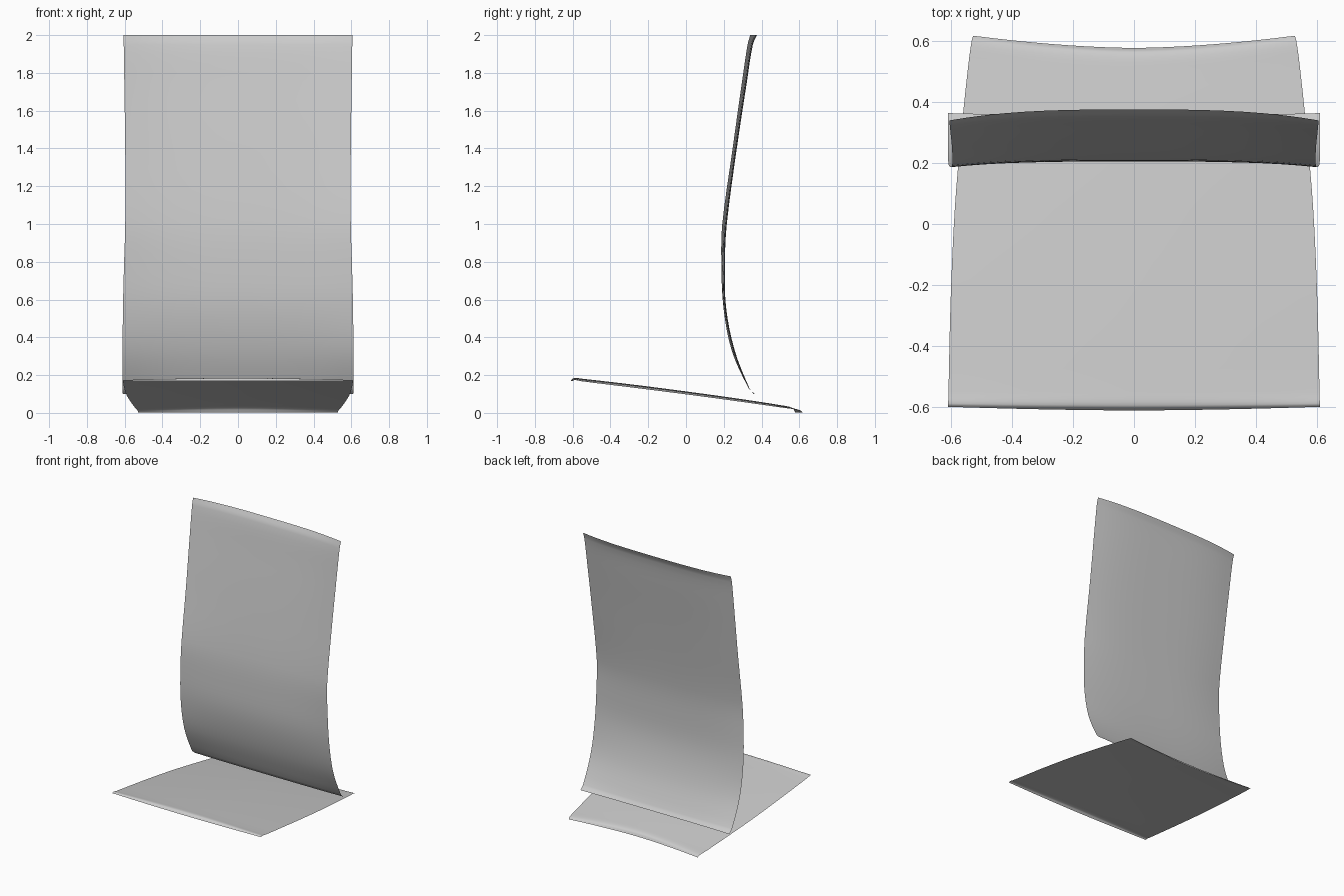
import bpy, bmesh
from mathutils import Vector

if "Cube" in bpy.data.objects:
    bpy.data.objects.remove(bpy.data.objects["Cube"])


def catmull(rows, steps):
    """Smoothly resample rows of equal length tuples."""
    pts = [Vector(r) for r in rows]
    out = []
    for i in range(len(pts) - 1):
        a, b = pts[i], pts[i + 1]
        # distance-aware tangents keep tight lips from overshooting
        d = (b - a).length
        p, n = pts[max(i - 1, 0)], pts[min(i + 2, len(pts) - 1)]
        ta = (b - p) * (d / ((b - a).length + (a - p).length))
        tb = (n - a) * (d / ((b - a).length + (n - b).length))
        for s in range(steps):
            t = s / steps
            out.append(a * (2*t**3 - 3*t**2 + 1) + ta * (t**3 - 2*t**2 + t)
                       + b * (3*t**2 - 2*t**3) + tb * (t**3 - t**2))
    out.append(pts[-1])
    return out


def sheet(name, rows, power, flip=False, cols=20, steps=4):
    """Single-layer panel. Row: centre y, centre z, half width, edge dy, edge dz."""
    bm = bmesh.new()
    grid = []
    for y, z, hw, dy, dz in catmull(rows, steps):
        line = []
        for c in range(cols + 1):
            u = 2 * c / cols - 1
            k = abs(u) ** power
            line.append(bm.verts.new((u * hw, y + dy * k, z + dz * k)))
        grid.append(line)
    for r0, r1 in zip(grid, grid[1:]):
        for c in range(cols):
            q = [r0[c], r0[c + 1], r1[c + 1], r1[c]]
            bm.faces.new(q[::-1] if flip else q).smooth = True
    me = bpy.data.meshes.new(name)
    bm.to_mesh(me)
    bm.free()
    ob = bpy.data.objects.new(name, me)
    bpy.context.collection.objects.link(ob)
    return ob


# seat: gently crowned, with rolled front and rear lips
sheet("seat_panel", [
    (-0.612, 0.168, 0.610, 0.012, 0.000),
    (-0.595, 0.184, 0.610, 0.006, -0.010),
    (-0.550, 0.181, 0.609, 0.000, -0.014),
    (-0.250, 0.146, 0.602, 0.000, -0.016),
    (0.050, 0.107, 0.588, 0.004, -0.016),
    (0.300, 0.072, 0.566, 0.012, -0.016),
    (0.500, 0.041, 0.543, 0.030, -0.016),
    (0.562, 0.027, 0.533, 0.038, -0.012),
    (0.578, 0.003, 0.528, 0.040, 0.000),
], 1.7)

# backrest: lumbar curve with side edges wrapping forward
sheet("back_panel", [
    (0.358, 0.10, 0.610, 0.006, 0.0),
    (0.336, 0.13, 0.611, -0.004, 0.0),
    (0.258, 0.33, 0.611, -0.016, 0.0),
    (0.212, 0.56, 0.609, -0.014, 0.0),
    (0.206, 0.80, 0.603, -0.019, 0.0),
    (0.216, 1.00, 0.597, -0.024, 0.0),
    (0.266, 1.38, 0.597, -0.022, 0.0),
    (0.322, 1.75, 0.602, -0.026, 0.0),
    (0.354, 1.95, 0.605, -0.028, 0.0),
    (0.376, 2.00, 0.606, -0.036, 0.0),
], 3.0)
